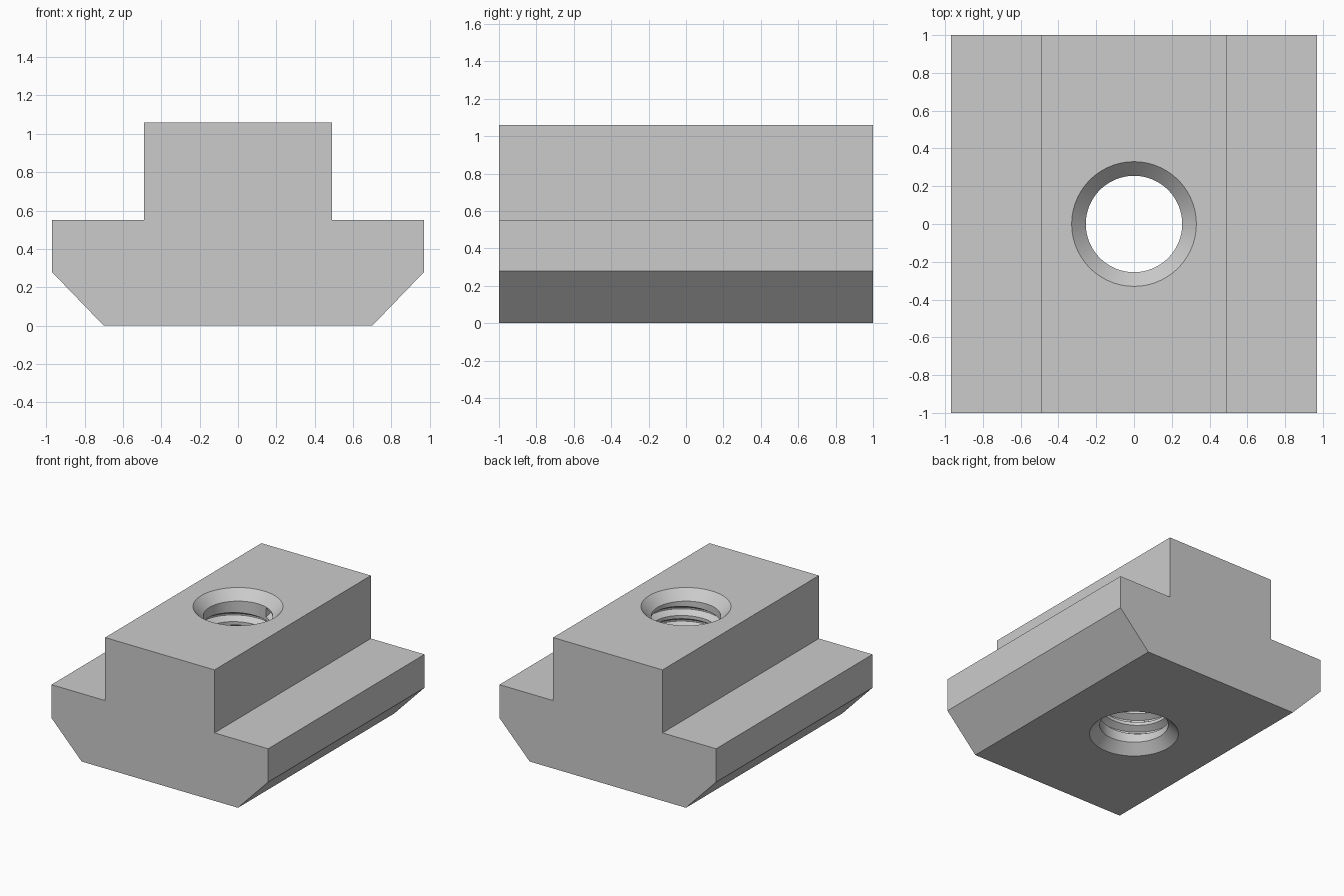
import bpy
import bmesh
from math import cos, sin, tau

SEG = 96            # sides around the bore
HEIGHT = 1.06
BORE, CHAMFER, ROOT = 0.255, 0.33, 0.305
PITCH = 0.1

cube = bpy.data.objects.get("Cube")
if cube:
    bpy.data.objects.remove(cube, do_unlink=True)

steel = bpy.data.materials.new("plain_grey_steel")
steel.use_nodes = True
steel.diffuse_color = (0.6, 0.6, 0.6, 1)
for node in steel.node_tree.nodes:
    if node.type == "BSDF_PRINCIPLED":
        node.inputs["Base Color"].default_value = steel.diffuse_color


def make_object(name, bm):
    bmesh.ops.recalc_face_normals(bm, faces=bm.faces)
    mesh = bpy.data.meshes.new(name)
    bm.to_mesh(mesh)
    bm.free()
    mesh.materials.append(steel)
    obj = bpy.data.objects.new(name, mesh)
    bpy.context.collection.objects.link(obj)
    return obj


def bridge(bm, a, b):
    """Join two closed loops of equal length with quads."""
    n = len(a)
    for i in range(n):
        j = (i + 1) % n
        bm.faces.new((a[i], a[j], b[j], b[i]))


def loft(name, loops):
    """Skin a row of closed loops and cap both ends."""
    bm = bmesh.new()
    rows = [[bm.verts.new(p) for p in loop] for loop in loops]
    for a, b in zip(rows, rows[1:]):
        bridge(bm, a, b)
    bm.faces.new(rows[0])
    bm.faces.new(rows[-1])
    return make_object(name, bm)


# Body: T-shaped profile with chamfered lower corners, drawn along y
half = [(0.7, 0), (0.97, 0.28), (0.97, 0.55), (0.49, 0.55), (0.49, HEIGHT)]
profile = half + [(-x, z) for x, z in reversed(half)]
nut = loft("slot_nut", [[(x, y, z) for x, z in profile] for y in (-1, 1)])

# Bore cutter: straight hole opening into a countersink at each end
over = 0.1
depth = CHAMFER - BORE
rings = [(CHAMFER + over, -over), (BORE, depth),
         (BORE, HEIGHT - depth), (CHAMFER + over, HEIGHT + over)]
bore = loft("bore_cutter", [
    [(r * cos(tau * i / SEG), r * sin(tau * i / SEG), z) for i in range(SEG)]
    for r, z in rings])

# Thread cutter: trapezoid groove swept along a helix between the countersinks
section = [(0.24, -0.046), (ROOT, -0.006), (ROOT, 0.006), (0.24, 0.046)]
start = depth + 0.045
steps = int((HEIGHT - 2 * start) / PITCH * SEG)
thread = loft("thread_cutter", [
    [(r * cos(tau * i / SEG), r * sin(tau * i / SEG), start + PITCH * i / SEG + dz)
     for r, dz in section]
    for i in range(steps + 1)])

# Cut the hole, then the thread
for cutter in (bore, thread):
    cutter.hide_render = True
    mod = nut.modifiers.new(cutter.name, "BOOLEAN")
    mod.operation = "DIFFERENCE"
    mod.solver = "EXACT"
    mod.object = cutter

bpy.context.view_layer.update()
graph = bpy.context.evaluated_depsgraph_get()
cut_mesh = bpy.data.meshes.new_from_object(nut.evaluated_get(graph))
nut.modifiers.clear()
nut.data = cut_mesh
cut_mesh.materials.clear()
cut_mesh.materials.append(steel)
for face in cut_mesh.polygons:
    face.material_index = 0
for cutter in (bore, thread):
    bpy.data.objects.remove(cutter, do_unlink=True)

# Smooth bore and thread, crisp block edges
bpy.ops.object.select_all(action="DESELECT")
nut.select_set(True)
bpy.context.view_layer.objects.active = nut
bpy.ops.object.shade_smooth_by_angle(angle=0.5)
